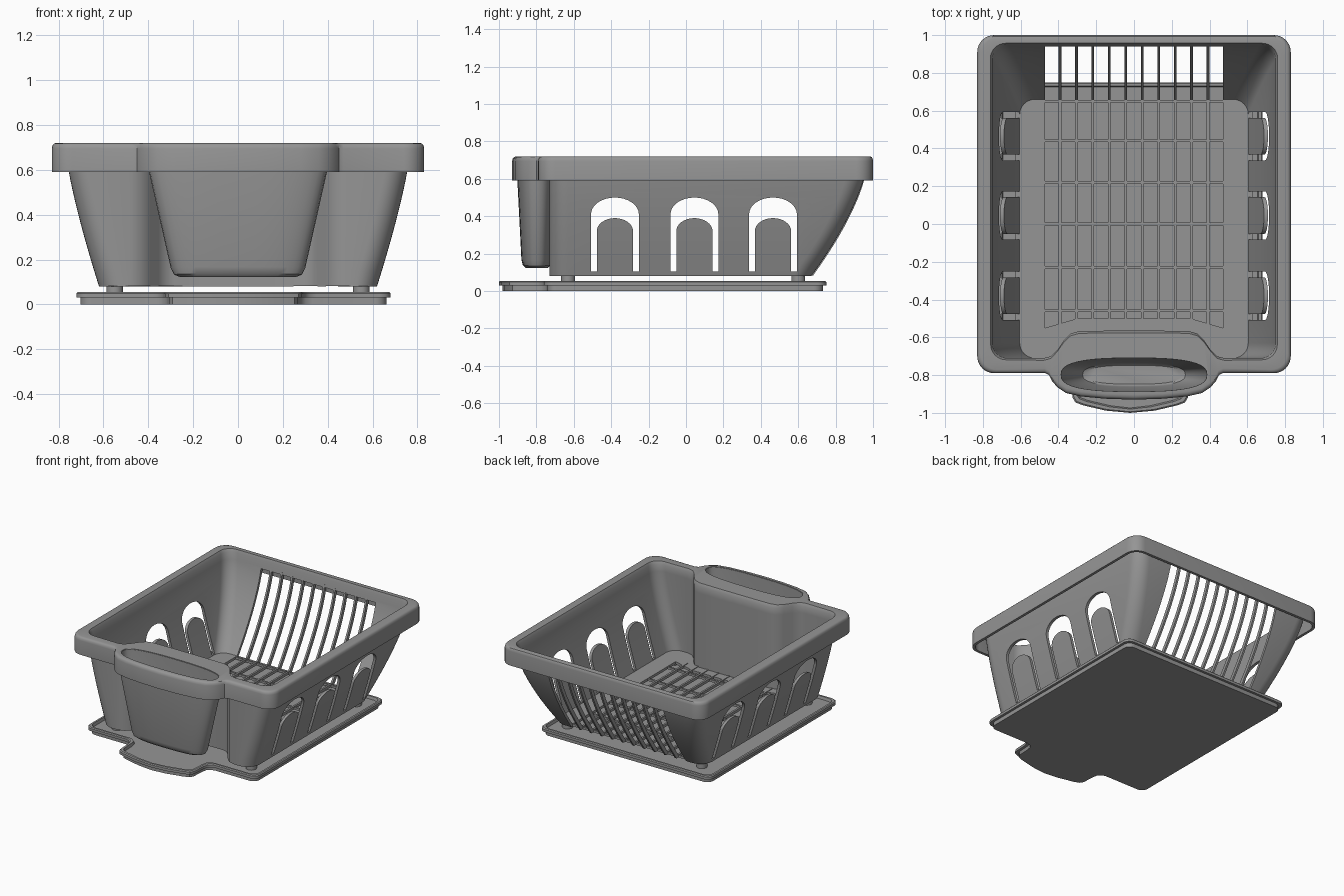
import bpy, bmesh, math
from mathutils import Vector

if "Cube" in bpy.data.objects:
    bpy.data.objects.remove(bpy.data.objects["Cube"])

grey = bpy.data.materials.new("plain grey")
grey.use_nodes = True
COLOUR = (0.3, 0.3, 0.3, 1)
grey.diffuse_color = COLOUR
grey.node_tree.nodes["Principled BSDF"].inputs["Base Color"].default_value = COLOUR


def make(name, bm, fix=True):
    if fix:
        bmesh.ops.recalc_face_normals(bm, faces=bm.faces)
    mesh = bpy.data.meshes.new(name)
    bm.to_mesh(mesh)
    bm.free()
    ob = bpy.data.objects.new(name, mesh)
    bpy.context.collection.objects.link(ob)
    mesh.materials.append(grey)
    return ob


def activate(ob):
    bpy.ops.object.select_all(action='DESELECT')
    ob.select_set(True)
    bpy.context.view_layer.objects.active = ob


def smooth(ob, angle=35):
    activate(ob)
    bpy.ops.object.shade_smooth_by_angle(angle=math.radians(angle))


def solidify(ob, thickness):
    activate(ob)
    m = ob.modifiers.new("wall", 'SOLIDIFY')
    m.thickness, m.offset, m.use_even_offset = thickness, -1, True
    bpy.ops.object.modifier_apply(modifier=m.name)


def cut(ob, cutter):
    activate(ob)
    m = ob.modifiers.new("cut", 'BOOLEAN')
    m.operation, m.solver, m.object = 'DIFFERENCE', 'EXACT', cutter
    bpy.ops.object.modifier_apply(modifier=m.name)
    bpy.data.objects.remove(cutter)


def loft(name, loops, closed=False):
    """Skin a stack of equal-length loops, capping the first (and last if closed)."""
    bm = bmesh.new()
    rings = [[bm.verts.new(p) for p in loop] for loop in loops]
    n = len(rings[0])
    bm.faces.new(rings[0])
    for a, b in zip(rings, rings[1:]):
        for i in range(n):
            j = (i + 1) % n
            bm.faces.new((a[i], b[i], b[j], a[j]))
    if closed:
        bm.faces.new(rings[-1])
    return make(name, bm, closed)


def prism(name, poly, axis, lo, hi):
    """Extrude a 2D polygon along x or z."""
    def place(p, h):
        return (h, p[0], p[1]) if axis == 'x' else (p[0], p[1], h)
    return loft(name, [[place(p, lo) for p in poly], [place(p, hi) for p in poly]], True)


def outline(hx, yf, yb, r, half, z, cx=0.0):
    """Rounded rectangle whose front edge follows a mirrored half path."""
    pts = [(-x, y) for x, y in half] + [(x, y) for x, y in half[-2::-1]]
    corners = [(hx - r, yf + r, -90), (hx - r, yb - r, 0),
               (r - hx, yb - r, 90), (r - hx, yf + r, 180)]
    for x, y, start in corners:
        for k in range(9):
            a = math.radians(start + k * 90 / 8)
            pts.append((x + r * math.cos(a), y + r * math.sin(a)))
    return [Vector((x + cx, y, z)) for x, y in pts]


# Basket shell: floor, bowed walls, rim and skirt in one sheet
FLOOR, LIP, TOP = 0.10, 0.70, 0.72
dent = [(.48, -.71), (.44, -.70), (.405, -.665), (.37, -.615), (.335, -.58), (.29, -.567), (.15, -.565), (0, -.565)]
bulge = [(.47, -.79), (.45, -.80), (.435, -.83), (.405, -.865), (.36, -.895), (.28, -.913), (.15, -.925), (0, -.93)]


def back_y(t):
    return .66 + .29 * (1 - (1 - t) ** 1.5)


def wall(t):
    hx = .605 + .145 * (1 - (1 - t) ** 1.3)
    return outline(hx, -.71, back_y(t), .08, dent, FLOOR + t * (LIP - FLOOR))


inner = wall(1)
outer = outline(.83, -.79, 1.0, .09, bulge, TOP)


def rim(inset, z):
    loop = []
    for a, b in zip(outer, inner):
        d = Vector((b.x - a.x, b.y - a.y, 0))
        p = a + d.normalized() * min(inset, d.length)
        loop.append((p.x, p.y, z))
    return loop


inner_edge = []
for a, b in zip(inner, outer):
    d = Vector((b.x - a.x, b.y - a.y, 0)).normalized() * .012
    inner_edge.append((a.x + d.x, a.y + d.y, TOP))

loops = [wall(k / 12) for k in range(13)] + [inner_edge]
loops += [rim(.025, TOP), rim(.012, .717), rim(.004, .709), rim(0, .695), rim(0, .59)]
basket = loft("basket", loops)
solidify(basket, .02)

# Openings: slotted floor and back, then arched side windows with tongues
cut(basket, prism("floor_cutter", [(-.47, -.55), (-.3, -.5), (.3, -.5), (.47, -.55),
                                   (.47, .968), (-.47, .968)], 'z', 0, .64))


def arch(c, w, spring, rise, z0):
    curve = [(c - w * math.cos(math.pi * k / 16), spring + rise * math.sin(math.pi * k / 16))
             for k in range(17)]
    return [(c - w, z0)] + curve + [(c + w, z0)]


for c in (-.38, .045, .465):
    ring = arch(c, .128, .41, .09, .105) + arch(c, .097, .32, .07, .105)[::-1]
    cut(basket, prism("window_cutter", ring, 'x', -1, 1))


# Cutlery cup set into the front bulge
def oval(hx, hy, z, n=40):
    pts = []
    for k in range(n):
        c, s = math.cos(math.tau * k / n), math.sin(math.tau * k / n)
        pts.append((hx * math.copysign(abs(c) ** .75, c),
                    -.798 + hy * math.copysign(abs(s) ** .75, s), z))
    return pts


cut(basket, loft("cup_cutter", [oval(.39, .093, .6), oval(.39, .093, .8)], True))
cup = loft("cutlery_cup", [oval(.255, .05, .14), oval(.272, .058, .147), oval(.283, .064, .17),
                           oval(.38, .086, .60), oval(.386, .089, .717)])
solidify(cup, .018)
smooth(cup)
smooth(basket)

# Long bars running along the floor and up the back
path = [(-.57, FLOOR + .004)]
path += [(back_y(k / 14), FLOOR + .004 + k / 14 * (LIP - FLOOR)) for k in range(14)]
under = [(path[0][0], FLOOR - .016)] + [(y + .02, z - .02) for y, z in path[1:]]
for i in range(10):
    x = (i - 4.5) * .087
    bar = prism("long_bar", path + under[::-1], 'x', x - .007, x + .007)

# Cross bars under the long bars
for y in (.65, .44, .22, 0, -.23, -.46):
    prism("cross_bar", [(-.48, y - .007), (.48, y - .007), (.48, y + .007), (-.48, y + .007)],
          'z', .082, .098)

# Feet
for x in (-.55, .55):
    for y in (-.63, .60):
        bm = bmesh.new()
        bmesh.ops.create_cone(bm, cap_ends=True, segments=20, radius1=.037, radius2=.037, depth=.055)
        bmesh.ops.translate(bm, vec=(x, y, .0575), verts=bm.verts)
        smooth(make("foot", bm))

# Drip tray with a pouring tongue at the front
spout = [(.37, -.76), (.34, -.768), (.318, -.79), (.31, -.83), (.305, -.92), (.29, -.945),
         (.25, -.96), (.13, -.988), (0, -1.0)]


def tray(d, z):
    half = [(max(0, x - d) if x else 0, y + d) for x, y in spout]
    return outline(.70 - d, -.76 + d, .75 - d, .05, half, z, -.02)


smooth(loft("drip_tray", [tray(.018, 0), tray(.018, .03), tray(0, .03), tray(0, .049),
                          tray(.006, .055), tray(.02, .055), tray(.026, .035)], True))
